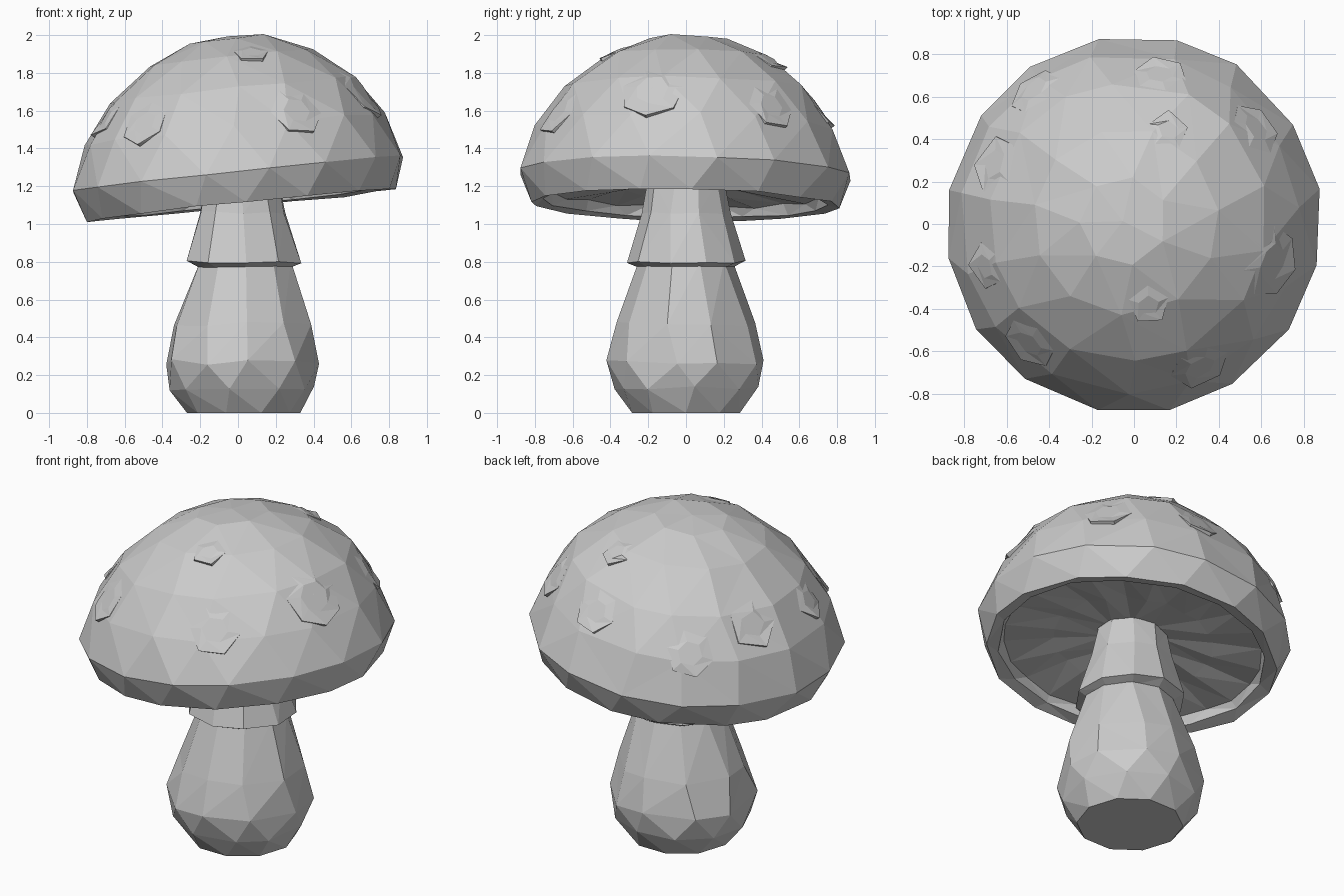
import bpy, bmesh, math, random
from mathutils import Vector, Matrix
from mathutils.bvhtree import BVHTree

if "Cube" in bpy.data.objects:
    bpy.data.objects.remove(bpy.data.objects["Cube"])

random.seed(4)
TAU = 2 * math.pi


def ring(bm, r, z, n, turn=0.0, jit=0.0, cx=0.0, wave=0.0):
    """Irregular ring of n vertices, returned as (angle, vertex) pairs."""
    out = []
    for i in range(n):
        a = TAU * (i + turn) / n + random.uniform(-1, 1) * jit * 6
        rr = r * (1 + random.uniform(-jit, jit))
        zz = z + random.uniform(-jit, jit) * 0.8 + (wave if i % 2 else -wave)
        out.append((a, bm.verts.new((cx + rr * math.cos(a), rr * math.sin(a), zz))))
    return out


def stitch(bm, a, b):
    """Triangle strip between two rings that may differ in vertex count."""
    i = j = 0
    na, nb = len(a), len(b)
    while i < na or j < nb:
        next_a = a[i + 1][0] if i + 1 < na else a[0][0] + TAU
        next_b = b[j + 1][0] if j + 1 < nb else b[0][0] + TAU
        va, vb = a[i % na][1], b[j % nb][1]
        if j >= nb or (i < na and next_a <= next_b):
            bm.faces.new((va, a[(i + 1) % na][1], vb))
            i += 1
        else:
            bm.faces.new((va, b[(j + 1) % nb][1], vb))
            j += 1


def loft(bm, rows):
    rings = [ring(bm, *row) for row in rows]
    for lo, hi in zip(rings, rings[1:]):
        stitch(bm, lo, hi)
    return rings


def close(bm, rg, z=None):
    """Flat n-gon lid, or a fan to a raised centre."""
    vs = [v for _, v in rg]
    if z is None:
        bm.faces.new(vs)
        return
    c = sum((v.co for v in vs), Vector()) / len(vs)
    tip = bm.verts.new((c.x, c.y, z))
    for p, q in zip(vs, vs[1:] + vs[:1]):
        bm.faces.new((p, q, tip))


def finish(bm, name):
    bmesh.ops.recalc_face_normals(bm, faces=bm.faces)
    me = bpy.data.meshes.new(name)
    bm.to_mesh(me)
    bm.free()
    ob = bpy.data.objects.new(name, me)
    bpy.context.collection.objects.link(ob)
    return ob


# Bulbous stem
bm = bmesh.new()
rows = [(0.30, 0.01, 10, 0.0, 0.0, 0.03), (0.385, 0.13, 10, 0.2, 0.015, 0.025),
        (0.415, 0.27, 10, 0.7, 0.02, 0.02), (0.37, 0.47, 10, 0.6, 0.015, 0.025),
        (0.25, 0.80, 10, 0.5, 0.005, 0.04), (0.20, 1.24, 10, 0.5, 0.005, 0.02)]
rings = loft(bm, rows)
for _, v in rings[0]:
    v.co.z = 0.0
close(bm, rings[0])
close(bm, rings[-1])
finish(bm, "stem")

# Flared skirt around the upper stem
bm = bmesh.new()
rings = loft(bm, [(0.24, 0.765, 10, 0.5, 0.003, 0.035), (0.315, 0.80, 10, 0.5, 0.01, 0.03),
                  (0.235, 1.06, 10, 0.5, 0.01, 0.025), (0.205, 1.22, 10, 0.5, 0.005, 0.02)])
close(bm, rings[0])
close(bm, rings[-1])
finish(bm, "skirt")

# Tilted cap: gill hollow, lip, rim and dome
bm = bmesh.new()
rows = [(0.15, 1.225, 8, 0.0, 0.0), (0.45, 1.195, 24, 0.0, 0.0, 0.0, 0.01),
        (0.73, 1.165, 24, 0.0, 0.0, 0.0, 0.008),
        (0.755, 1.115, 16, 0.0, 0.006), (0.82, 1.10, 16, 0.2, 0.008),
        (0.89, 1.265, 16, 0.5, 0.006), (0.80, 1.50, 15, 0.2, 0.01, 0.005),
        (0.66, 1.71, 14, 0.6, 0.012, 0.02), (0.44, 1.885, 11, 0.2, 0.012, 0.03),
        (0.21, 1.98, 7, 0.5, 0.006, 0.03)]
rings = loft(bm, rows)
close(bm, rings[0])
close(bm, rings[-1], 1.995)
pivot = Vector((0, 0, 1.25))
tilt = Matrix.Rotation(-0.107, 3, 'Y') @ Matrix.Rotation(-0.02, 3, 'X')
bmesh.ops.rotate(bm, verts=bm.verts, cent=pivot, matrix=tilt)
bmesh.ops.recalc_face_normals(bm, faces=bm.faces)
surface = BVHTree.FromBMesh(bm)
finish(bm, "cap")


# Thin wart patches sunk into the dome, peeling out at the lower edge
def patch(x, y, size, sides, number):
    hit, nor, _, _ = surface.ray_cast(Vector((x, y, 3)), Vector((0, 0, -1)))
    nor = (hit - Vector((0, 0, 1.1))).normalized()
    side = Vector((0, 0, 1)).cross(nor).normalized()
    up = nor.cross(side)
    bm = bmesh.new()
    rings = []
    for scale, lift in ((1.0, -0.02), (0.98, 0.0), (0.5, 0.008)):
        row = []
        for i in range(sides):
            a = TAU * i / sides + number
            p = hit + size * scale * (side * math.cos(a) + up * math.sin(a))
            q, n, _, _ = surface.find_nearest(p)
            drop = 0.025 * max(0, -math.sin(a)) ** 2 if scale == 0.98 else 0
            row.append((a, bm.verts.new(q + n * (lift + drop))))
        rings.append(row)
    stitch(bm, rings[0], rings[1])
    stitch(bm, rings[1], rings[2])
    close(bm, rings[2])
    finish(bm, f"cap_patch_{number}")


spots = [(0.31, -0.67, 0.15, 6), (0.65, -0.18, 0.18, 7), (0.57, 0.45, 0.14, 6),
         (0.12, 0.70, 0.13, 6), (-0.65, 0.28, 0.15, 5), (-0.47, 0.63, 0.14, 6),
         (-0.70, -0.20, 0.12, 5), (-0.49, -0.56, 0.14, 6), (0.07, -0.38, 0.10, 5),
         (0.16, 0.44, 0.10, 5)]
for number, spot in enumerate(spots, 1):
    patch(*spot, number)
